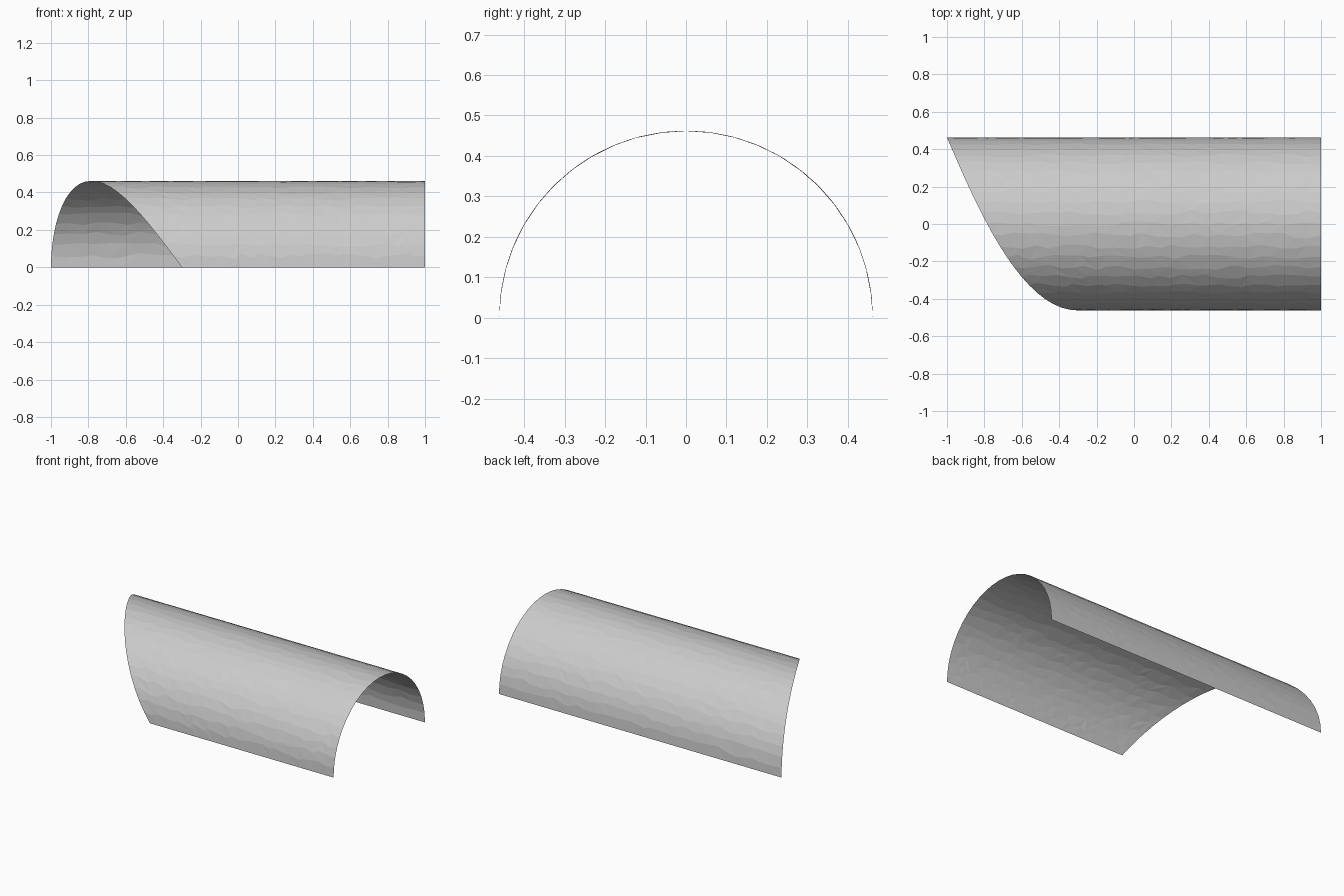
import bpy, bmesh, math, random

if "Cube" in bpy.data.objects:
    bpy.data.objects.remove(bpy.data.objects["Cube"])

random.seed(3)
R = 0.462            # shell radius
ARC, LEN = 24, 26    # facets around and along


def cut_x(u):
    """Slanted left edge; u runs 0 (back) to 1 (front)."""
    return -1 + 1.02 * u ** 2 - 0.32 * u ** 3


# half-round open shell, lightly irregular triangles on the true arc
bm = bmesh.new()
grid = []
for i in range(ARC + 1):
    row = []
    for j in range(LEN + 1):
        u, v = i / ARC, j / LEN
        if 0 < i < ARC and 0 < j < LEN:
            u += random.uniform(-0.25, 0.25) / ARC
            v += random.uniform(-0.25, 0.25) / LEN
        left = cut_x(u)
        a = math.pi * u
        row.append(bm.verts.new((left + (1 - left) * v, R * math.cos(a), R * math.sin(a))))
    grid.append(row)

for i in range(ARC):
    for j in range(LEN):
        a, b = grid[i][j], grid[i + 1][j]
        c, d = grid[i + 1][j + 1], grid[i][j + 1]
        if (i + j) % 2:
            tris = ((a, b, c), (a, c, d))
        else:
            tris = ((a, b, d), (b, c, d))
        for t in tris:
            bm.faces.new(t)

# outer side faces up and outwards
for f in bm.faces:
    f.normal_update()
    c = f.calc_center_median()
    if f.normal.y * c.y + f.normal.z * c.z < 0:
        f.normal_flip()

mesh = bpy.data.meshes.new("half_pipe_shell")
bm.to_mesh(mesh)
bm.free()
bpy.context.collection.objects.link(bpy.data.objects.new("half_pipe_shell", mesh))
